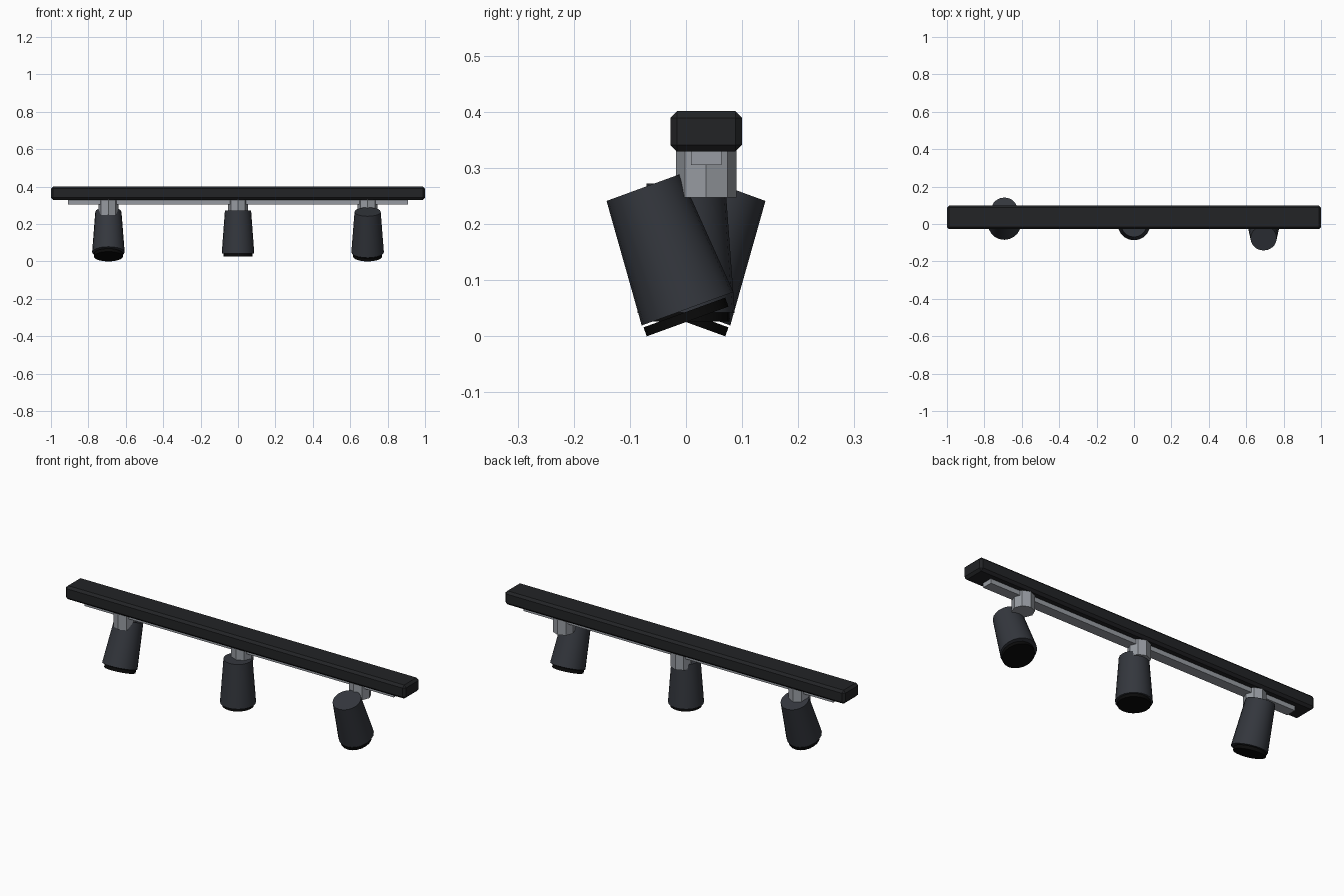
import bpy
from math import radians

if "Cube" in bpy.data.objects:
    bpy.data.objects.remove(bpy.data.objects["Cube"])

BAR_Y = 0.036


def material(name, rgb):
    m = bpy.data.materials.new(name)
    m.diffuse_color = (*rgb, 1)
    m.use_nodes = True
    m.node_tree.nodes["Principled BSDF"].inputs["Base Color"].default_value = m.diffuse_color
    return m


BLACK = material("black_paint", (0.016, 0.017, 0.019))
SLATE = material("slate_paint", (0.034, 0.038, 0.047))
LENS = material("dark_lens", (0.003, 0.003, 0.003))
METAL = material("grey_metal", (0.31, 0.33, 0.36))


def finish(name, mat, bevel=0):
    ob = bpy.context.object
    ob.name = name
    ob.data.materials.append(mat)
    if bevel:
        b = ob.modifiers.new("bevel", 'BEVEL')
        b.width = bevel
        b.segments = 1
    return ob


def box(name, loc, size, mat, bevel=0):
    bpy.ops.mesh.primitive_cube_add(size=1, location=loc)
    bpy.context.object.scale = size
    bpy.ops.object.transform_apply(location=False, rotation=False, scale=True)
    return finish(name, mat, bevel)


def cone(name, loc, r_bottom, r_top, depth, sides, mat, tilt=0, smooth=True):
    bpy.ops.mesh.primitive_cone_add(vertices=sides, radius1=r_bottom, radius2=r_top,
                                    depth=depth, location=loc, rotation=(tilt, 0, 0))
    if smooth:
        bpy.ops.object.shade_smooth_by_angle(angle=radians(35))
    return finish(name, mat)


# Ceiling bar with chamfered edges, and the rail beneath it
box("ceiling_bar", (0, BAR_Y, 0.365), (2, 0.128, 0.072), BLACK, 0.012)
box("rail", (0, BAR_Y, 0.32), (1.82, 0.055, 0.03), METAL)

# Three spotlights: side ones tilt in opposite directions, the middle hangs straight
for side, label in ((-1, "left"), (0, "middle"), (1, "right")):
    x = 0.693 * side
    tilt = radians(20) * side
    # Octagonal swivel mount
    cone(f"{label}_mount", (x, BAR_Y, 0.291), 0.054, 0.054, 0.088, 8, METAL, smooth=False)
    # Tapered lamp shade
    cone(f"{label}_shade", (x, -0.0365 * side, 0.157), 0.087, 0.07, 0.23, 20, SLATE, tilt)
    # Lens disc at the mouth
    cone(f"{label}_lens", (x, 0, 0.0343), 0.0775, 0.0775, 0.017, 20, LENS, tilt)
